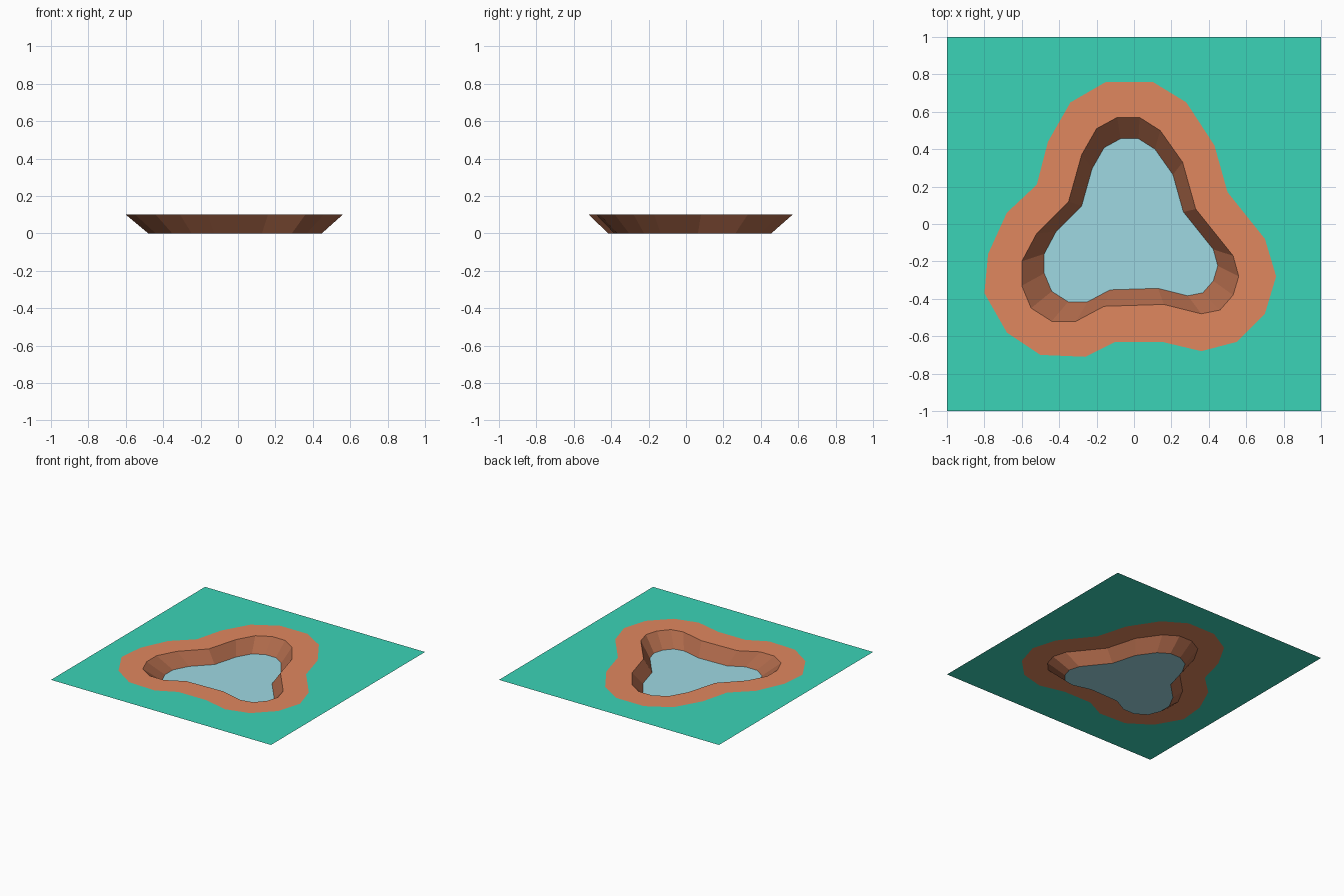
import bpy
import bmesh
from mathutils import Vector

cube = bpy.data.objects.get("Cube")
if cube:
    bpy.data.objects.remove(cube, do_unlink=True)

GROUND_Z = 0.1
WATER_SCALE = 0.8

# Rim of the hollow, clockwise from the back
RIM = [(-.09, .57), (.03, .57), (.14, .5), (.26, .33), (.33, .08), (.53, -.17), (.56, -.28),
       (.53, -.38), (.46, -.46), (.36, -.48), (.16, -.43), (-.16, -.44), (-.31, -.52),
       (-.44, -.52), (-.55, -.45), (-.6, -.33), (-.6, -.2), (-.52, -.05), (-.35, .12),
       (-.28, .37), (-.2, .51)]

# Outer edge of the bare bank, matching the rim point by point
BANK = [(-.15, .76), (.1, .76), (.28, .65), (.43, .42), (.5, .17), (.7, -.08), (.76, -.28),
        (.7, -.48), (.55, -.63), (.36, -.68), (.15, -.63), (-.1, -.63), (-.26, -.71),
        (-.5, -.7), (-.68, -.58), (-.8, -.37), (-.78, -.16), (-.68, .06), (-.52, .21),
        (-.46, .44), (-.34, .65)]


def linear(channel):
    """Convert a display colour channel to a linear value."""
    return ((channel + 0.055) / 1.055) ** 2.4


def make_material(name, red, green, blue):
    colour = (linear(red), linear(green), linear(blue), 1.0)
    material = bpy.data.materials.new(name)
    material.use_nodes = True
    material.diffuse_color = colour
    shader = next(n for n in material.node_tree.nodes if n.type == "BSDF_PRINCIPLED")
    shader.inputs["Base Color"].default_value = colour
    shader.inputs["Roughness"].default_value = 1.0
    return material


def add_loop(bm, outline, z, scale=1.0):
    """Add a ring of vertices following an outline at one height."""
    return [bm.verts.new((x * scale, y * scale, z)) for x, y in outline]


def add_edges(bm, loop):
    return [bm.edges.new((a, b)) for a, b in zip(loop, loop[1:] + loop[:1])]


def bridge(bm, first, second):
    """Join two matching rings with quads."""
    count = len(first)
    for i in range(count):
        j = (i + 1) % count
        bm.faces.new((first[i], first[j], second[j], second[i]))


def finish(bm, name, material):
    """Turn every face upward and make the object."""
    bm.normal_update()
    for face in bm.faces:
        if face.normal.z < 0:
            face.normal_flip()
    mesh = bpy.data.meshes.new(name)
    bm.to_mesh(mesh)
    bm.free()
    mesh.materials.append(material)
    obj = bpy.data.objects.new(name, mesh)
    bpy.context.collection.objects.link(obj)
    return obj


grass = make_material("grass green", .23, .83, .72)
earth = make_material("light earth", .88, .53, .37)
dark_earth = make_material("dark earth", .68, .41, .29)
water = make_material("pale water", .62, .85, .89)

# Square lawn with an opening for the bank
bm = bmesh.new()
square = add_loop(bm, [(-1, -1), (1, -1), (1, 1), (-1, 1)], GROUND_Z)
edges = add_edges(bm, square) + add_edges(bm, add_loop(bm, BANK, GROUND_Z))
bmesh.ops.triangle_fill(bm, edges=edges, use_beauty=True, normal=Vector((0, 0, 1)))
finish(bm, "lawn", grass)

# Flat bare bank around the hollow
bm = bmesh.new()
bridge(bm, add_loop(bm, BANK, GROUND_Z), add_loop(bm, RIM, GROUND_Z))
finish(bm, "bank", earth)

# Sloping sides down to the water
bm = bmesh.new()
bridge(bm, add_loop(bm, RIM, GROUND_Z), add_loop(bm, RIM, 0, WATER_SCALE))
finish(bm, "pond_sides", dark_earth)

# Flat water at the bottom
bm = bmesh.new()
bm.faces.new(add_loop(bm, RIM, 0, WATER_SCALE))
finish(bm, "water_surface", water)
